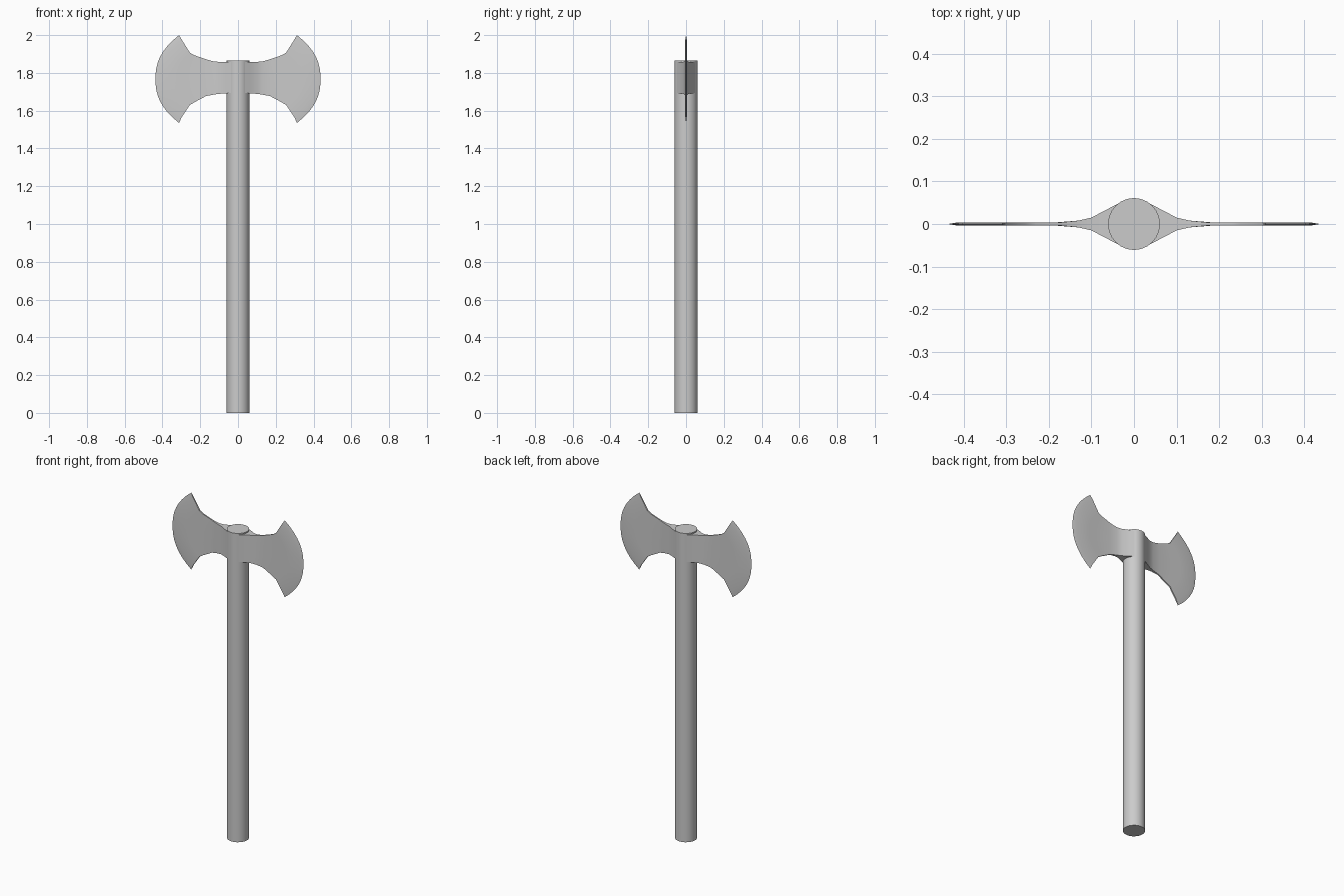
import bpy
import bmesh
import math

cube = bpy.data.objects.get("Cube")
if cube:
    bpy.data.objects.remove(cube, do_unlink=True)

# One grey material for the whole tool
steel = bpy.data.materials.new("plain_grey")
steel.use_nodes = True
GREY = (0.6, 0.6, 0.6, 1)
steel.diffuse_color = GREY
steel.node_tree.nodes["Principled BSDF"].inputs["Base Color"].default_value = GREY


def finish(obj, angle):
    obj.data.materials.append(steel)
    bpy.ops.object.select_all(action="DESELECT")
    obj.select_set(True)
    bpy.context.view_layer.objects.active = obj
    bpy.ops.object.shade_smooth_by_angle(angle=math.radians(angle))


# Handle: a plain round shaft
HEIGHT = 1.865
bpy.ops.mesh.primitive_cylinder_add(vertices=24, radius=0.061, depth=HEIGHT,
                                    location=(0, 0, HEIGHT / 2))
handle = bpy.context.object
handle.name = "handle"
finish(handle, 40)

# Blade sections from the shaft outwards:
# end x, bulge of the section, bottom z, top z, half thickness
SECTIONS = [
    (0.035, 0, 1.693, 1.857, 0.049),
    (0.06, 0, 1.692, 1.857, 0.036),
    (0.1, 0, 1.689, 1.858, 0.015),
    (0.13, 0, 1.685, 1.861, 0.008),
    (0.17, 0.01, 1.677, 1.872, 0.004),
    (0.23, 0.04, 1.645, 1.893, 0.004),
    (0.255, 0.07, 1.63, 1.907, 0.004),
    (0.298, 0.115, 1.566, 1.976, 0.004),
    (0.312, 0.125, 1.535, 2.0, 0),
]
ROWS = 16


def section_points(x, bulge, low, high, thick, side):
    points = []
    for i in range(ROWS + 1):
        t = 2 * i / ROWS - 1
        points.append((x + bulge * (1 - abs(t) ** 2.4), side * thick,
                       low + (high - low) * i / ROWS))
    return points


def build_blade(name, mirror):
    bm = bmesh.new()
    sheets = []
    for side in (-1, 1):
        sheets.append([[bm.verts.new((mirror * x, y, z))
                        for x, y, z in section_points(*s, side)] for s in SECTIONS])
    # Broad faces
    for sheet in sheets:
        for a, b in zip(sheet, sheet[1:]):
            for i in range(ROWS):
                bm.faces.new((a[i], b[i], b[i + 1], a[i + 1]))
    # Top and bottom rims
    front, back = sheets
    for row in (0, ROWS):
        for k in range(len(SECTIONS) - 1):
            bm.faces.new((front[k][row], front[k + 1][row],
                          back[k + 1][row], back[k][row]))
    # Inner end, hidden in the shaft
    for i in range(ROWS):
        bm.faces.new((front[0][i], front[0][i + 1], back[0][i + 1], back[0][i]))
    # Weld the cutting edge
    bmesh.ops.remove_doubles(bm, verts=bm.verts, dist=0.0001)
    bmesh.ops.recalc_face_normals(bm, faces=bm.faces)
    mesh = bpy.data.meshes.new(name)
    bm.to_mesh(mesh)
    bm.free()
    obj = bpy.data.objects.new(name, mesh)
    bpy.context.collection.objects.link(obj)
    finish(obj, 35)


build_blade("left_blade", 1)
build_blade("right_blade", -1)
